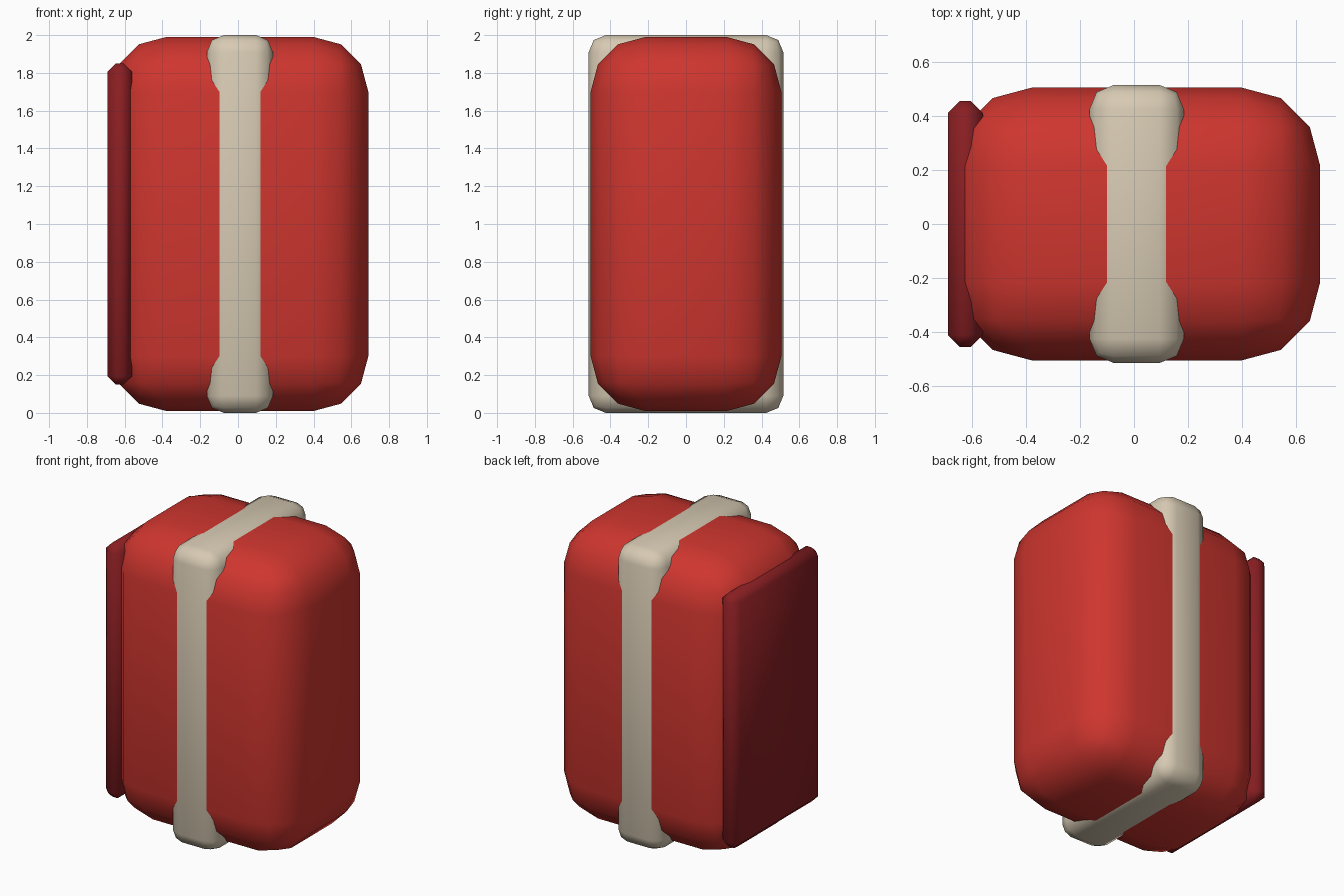
import bpy
import math

if "Cube" in bpy.data.objects:
    bpy.data.objects.remove(bpy.data.objects["Cube"], do_unlink=True)


def make_material(name, rgb):
    mat = bpy.data.materials.new(name)
    mat.use_nodes = True
    colour = (*rgb, 1.0)
    mat.diffuse_color = colour
    mat.node_tree.nodes["Principled BSDF"].inputs["Base Color"].default_value = colour
    return mat


def rounded_box(name, low, high, radius, segments, mat):
    """Box between two corners, with all edges rounded."""
    centre = [(a + b) / 2 for a, b in zip(low, high)]
    bpy.ops.mesh.primitive_cube_add(size=1, location=centre)
    obj = bpy.context.object
    obj.name = name
    obj.scale = [b - a for a, b in zip(low, high)]
    bpy.ops.object.transform_apply(location=False, rotation=False, scale=True)
    bevel = obj.modifiers.new("rounded_edges", 'BEVEL')
    bevel.width = radius
    bevel.segments = segments
    bevel.limit_method = 'NONE'
    bpy.ops.object.modifier_apply(modifier=bevel.name)
    obj.data.materials.append(mat)
    bpy.ops.object.shade_smooth_by_angle(angle=math.radians(60))
    return obj


red = make_material("red", (0.62, 0.036, 0.028))
dark_red = make_material("dark_red", (0.25, 0.013, 0.016))
cream = make_material("cream", (0.68, 0.59, 0.45))

# Main padded body
rounded_box("body", (-0.67, -0.505, 0.01), (0.69, 0.505, 1.99), 0.29, 3, red)

# Band wrapped around the middle
rounded_box("strap", (-0.165, -0.515, 0), (0.185, 0.515, 2), 0.09, 2, cream)

# Flat panel on the right side
rounded_box("side_panel", (-0.69, -0.455, 0.15), (-0.56, 0.455, 1.85), 0.044, 1, dark_red)
